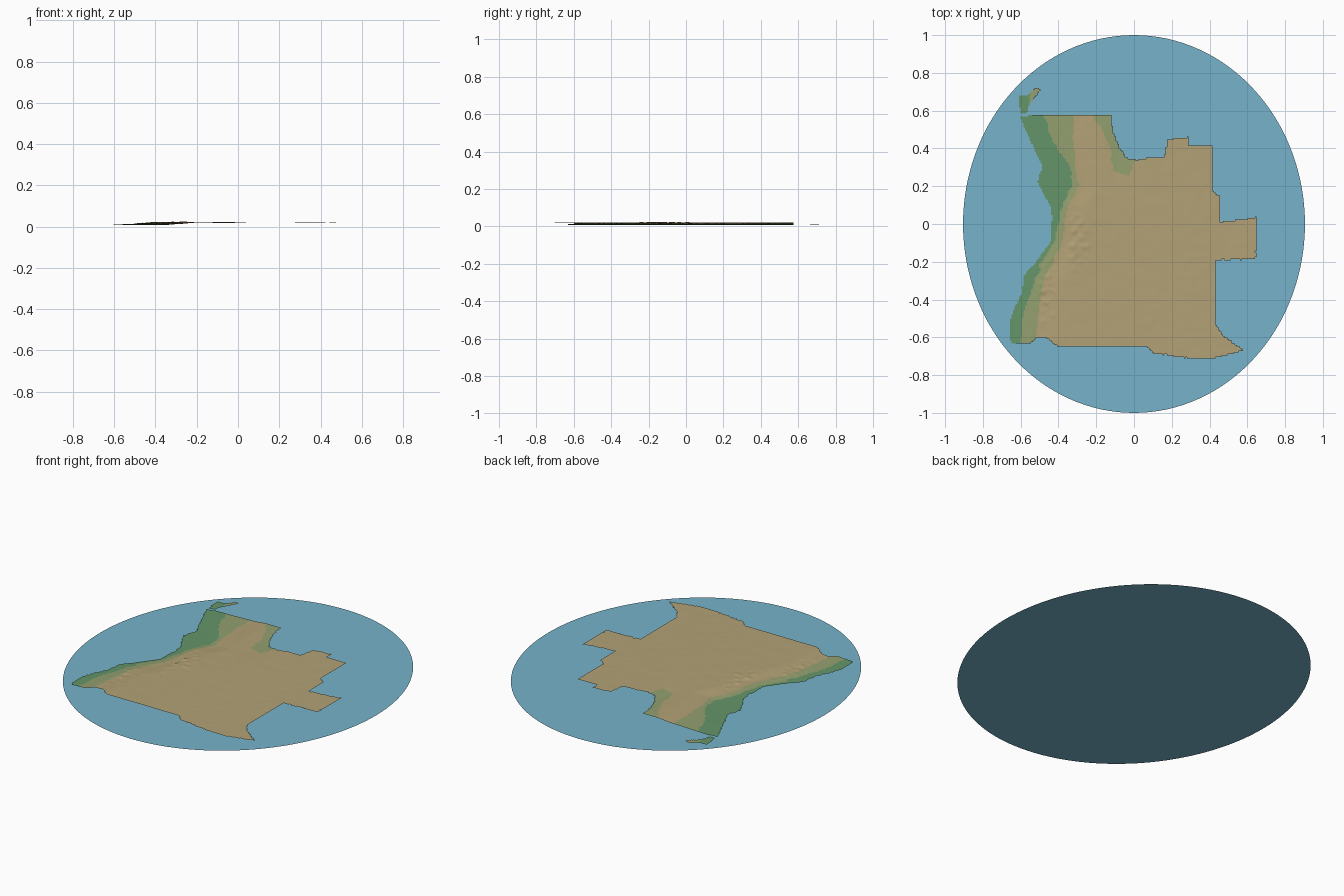
import bpy
import bmesh
import math
from mathutils import Vector, noise

STEP = 0.008

cube = bpy.data.objects.get("Cube")
if cube:
    bpy.data.objects.remove(cube, do_unlink=True)


def make_material(name, color):
    mat = bpy.data.materials.new(name)
    mat.use_nodes = True
    rgba = (*color, 1.0)
    mat.diffuse_color = rgba
    bsdf = next(n for n in mat.node_tree.nodes if n.type == "BSDF_PRINCIPLED")
    bsdf.inputs["Base Color"].default_value = rgba
    bsdf.inputs["Roughness"].default_value = 0.9
    return mat


water_blue = make_material("water blue", (0.18, 0.45, 0.59))
lowland_green = make_material("lowland green", (0.13, 0.30, 0.14))
foothill_green = make_material("foothill green", (0.29, 0.35, 0.16))
plateau_tan = make_material("plateau tan", (0.45, 0.36, 0.18))

# Outlines in hundredths of a unit, clockwise from the north-west
MAINLAND = [
    (-60, 56.5), (-54, 57.5), (-12, 57.5), (-12, 54), (-10, 46), (-7, 39), (-4, 35),
    (1, 33.5), (7, 35), (16, 35), (18, 45), (28.5, 46), (29, 41.5), (41.7, 41.5),
    (41.7, 18), (45.5, 14.5), (46, 1), (64.5, 3.5), (64.5, -18.5), (43, -19),
    (43, -52.5), (47.5, -59), (58, -67), (42, -71), (29.5, -71), (11, -68.5),
    (7, -65), (-40.5, -65), (-46, -60), (-52, -60.5), (-55, -63.5), (-64.5, -63.5),
    (-66, -57), (-64.5, -47), (-59.5, -37), (-58, -27), (-52, -20), (-44.5, -10),
    (-43.5, 8), (-48.5, 16.5), (-51, 22.5), (-48.5, 30), (-52, 38), (-56, 47)]
ENCLAVE = [
    (-60, 58), (-61, 67.5), (-55.5, 68.5), (-52, 72.5), (-49, 71),
    (-51.5, 68.5), (-55.5, 63), (-56.5, 58.5)]
VALLEY = [
    (-22, 58), (-12, 58), (-4, 35), (0, 34), (-2, 25), (-11, 28), (-13, 42)]

# Rows of y, coast x, lowland edge x and foothill edge x
BELTS = [
    (-64, -65, -60, -53), (-50, -65, -59, -51), (-40, -61, -56, -50),
    (-30, -59, -53, -48), (-20, -52, -49, -43), (-10, -45, -43, -38),
    (0, -44, -40, -37), (10, -45, -38, -35), (20, -50, -33, -29),
    (30, -49, -34, -31), (45, -55, -44, -32), (58, -60, -48, -32)]


def inside(x, y, outline):
    """Even-odd test of a point against an outline."""
    x, y, hit = x * 100, y * 100, False
    for (ax, ay), (bx, by) in zip(outline, outline[1:] + outline[:1]):
        if (ay > y) != (by > y) and x < ax + (y - ay) * (bx - ax) / (by - ay):
            hit = not hit
    return hit


def belt_edges(y):
    """Interpolated coast, lowland and foothill edges at a given y."""
    y = max(BELTS[0][0], min(BELTS[-1][0], y * 100))
    for low, high in zip(BELTS, BELTS[1:]):
        if y <= high[0]:
            t = (y - low[0]) / (high[0] - low[0])
            return [(a + (b - a) * t) / 100 for a, b in zip(low[1:], high[1:])]


def ramp(value, start, end):
    t = max(0.0, min(1.0, (value - start) / (end - start)))
    return t * t * (3 - 2 * t)


def bump(x, y, cx, cy, rx, ry):
    return math.exp(-((x - cx) / rx) ** 2 - ((y - cy) / ry) ** 2)


def mainland_height(x, y):
    coast, lowland, foothill = belt_edges(y)
    z = 0.007 + 0.002 * ramp(x, coast, lowland)
    z += 0.004 * ramp(x, lowland, foothill)
    z += 0.008 * ramp(x, foothill, foothill + 0.12)
    z -= 0.003 * ramp(x, -0.1, 0.5)
    # Valley dip, escarpment peaks and fine relief
    z -= 0.004 * bump(x, y, -0.07, 0.38, 0.07, 0.18)
    scarp = bump(x, y, -0.30, -0.08, 0.07, 0.14) + bump(x, y, -0.46, -0.36, 0.04, 0.16)
    rough = noise.noise(Vector((x * 30, y * 30, 0)))
    z += scarp * 0.010 * max(0.0, rough)
    inland = ramp(x, coast, foothill)
    z += 0.0006 * inland * noise.fractal(Vector((x * 16, y * 16, 1)), 1.0, 2.0, 3)
    return z


def enclave_height(x, y):
    return 0.006 + 0.005 * ramp(x, -0.57, -0.49)


def mainland_color(x, y):
    x += 0.012 * noise.noise(Vector((x * 25, y * 25, 2)))
    coast, lowland, foothill = belt_edges(y)
    if x < lowland:
        return 0
    return 1 if x < foothill or inside(x, y, VALLEY) else 2


def enclave_color(x, y):
    return 0 if x < -0.55 else 1 if x < -0.51 else 2


def build_land(name, outline, height, color):
    """Relief sheet made of the grid cells that lie within an outline."""
    bm = bmesh.new()
    corners = {}

    def corner(i, j):
        if (i, j) not in corners:
            x, y = i * STEP, j * STEP
            corners[i, j] = bm.verts.new((x, y, height(x, y)))
        return corners[i, j]

    columns, rows = ([math.floor(v / 100 / STEP) for v in axis] for axis in zip(*outline))
    for i in range(min(columns) - 1, max(columns) + 2):
        for j in range(min(rows) - 1, max(rows) + 2):
            x, y = (i + 0.5) * STEP, (j + 0.5) * STEP
            # A little wobble gives ragged coasts and river borders
            wobble = 0.005 * noise.noise(Vector((x * 40, y * 40, 3)))
            straight = abs(x - 0.43) < 0.02 or abs(y + 0.65) < 0.02 or y > 0.55
            shift = 0 if straight else wobble
            if inside(x + shift, y + shift, outline):
                face = bm.faces.new((corner(i, j), corner(i + 1, j),
                                     corner(i + 1, j + 1), corner(i, j + 1)))
                face.material_index = color(x, y)
                face.smooth = True
    add_object(name, bm, (lowland_green, foothill_green, plateau_tan))


def add_object(name, bm, materials):
    mesh = bpy.data.meshes.new(name)
    bm.to_mesh(mesh)
    bm.free()
    for mat in materials:
        mesh.materials.append(mat)
    obj = bpy.data.objects.new(name, mesh)
    bpy.context.collection.objects.link(obj)
    return obj


# Oval sheet of water
bm = bmesh.new()
bmesh.ops.create_circle(bm, cap_ends=True, segments=128, radius=1.0)
bmesh.ops.scale(bm, vec=(0.905, 1.0, 1.0), verts=bm.verts)
for face in bm.faces:
    if face.normal.z < 0:
        face.normal_flip()
add_object("water_base", bm, (water_blue,))

# Relief land
build_land("mainland", MAINLAND, mainland_height, mainland_color)
build_land("northern_enclave", ENCLAVE, enclave_height, enclave_color)
